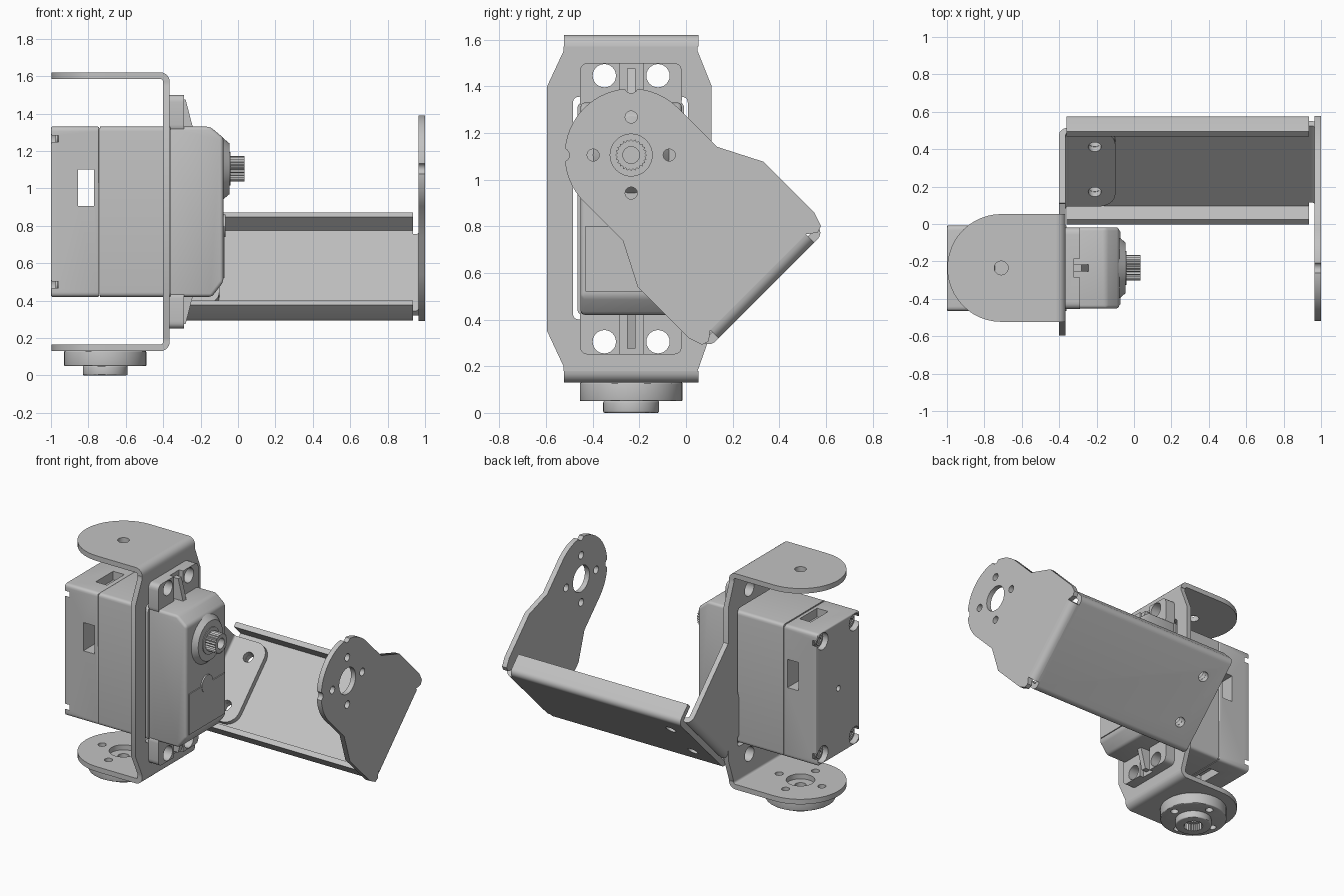
import bpy, bmesh
from math import sin, cos, pi, sqrt, radians
from mathutils import Vector, Matrix

if "Cube" in bpy.data.objects:
    bpy.data.objects.remove(bpy.data.objects["Cube"])

grey = bpy.data.materials.new("metal grey")
grey.use_nodes = True
grey.diffuse_color = (0.54, 0.54, 0.54, 1)
grey.node_tree.nodes["Principled BSDF"].inputs["Base Color"].default_value = grey.diffuse_color

# Drawing planes: the third axis is the direction of extrusion
X, Y, Z = Vector((1, 0, 0)), Vector((0, 1, 0)), Vector((0, 0, 1))
CY, CZ, HX = -0.235, 1.105, -0.71          # output shaft and pivot positions
SHAFT = Vector((0, CY, CZ))
OUT, SIDE = (Y - Z) / sqrt(2), (Y + Z) / sqrt(2)   # the arm hangs at 45 degrees


def plane(u, v, origin=Vector()):
    w = u.cross(v)
    return Matrix.Translation(origin) @ Matrix((u, v, w)).transposed().to_4x4()


XY, YZ = plane(X, Y), plane(Y, Z)
XZ = plane(X, Z, Y * CY)                   # depth runs to -y from the middle
TURNED = plane(OUT, SIDE, SHAFT)
BEND = plane(X, OUT, SHAFT)


def arc(u, v, r, a=0, b=360, n=32):
    full = b - a == 360
    steps = n if full else n + 1
    return [(u + r * cos(radians(a + (b - a) * i / n)),
             v + r * sin(radians(a + (b - a) * i / n))) for i in range(steps)]


def rect(u0, u1, v0, v1):
    return [(u0, v0), (u1, v0), (u1, v1), (u0, v1)]


def rounded(points, r, n=5):
    out = []
    for i, p in enumerate(points):
        p, a, b = Vector(p), Vector(points[i - 1]), Vector(points[(i + 1) % len(points)])
        s = p + (a - p).normalized() * r
        e = p + (b - p).normalized() * r
        for k in range(n + 1):
            t = k / n
            out.append(tuple(s * (1 - t) ** 2 + p * 2 * t * (1 - t) + e * t * t))
    return out


def prism(name, frame, outline, lo, hi, taper=None):
    """Extrude an outline along the frame's third axis."""
    bm = bmesh.new()
    low = [bm.verts.new((u, v, lo)) for u, v in outline]
    high = [bm.verts.new((u, v, hi)) for u, v in (taper or outline)]
    bm.faces.new(low[::-1])
    bm.faces.new(high)
    for i in range(len(low)):
        bm.faces.new((low[i - 1], low[i], high[i], high[i - 1]))
    bmesh.ops.recalc_face_normals(bm, faces=bm.faces)
    bm.transform(frame)
    mesh = bpy.data.meshes.new(name)
    bm.to_mesh(mesh)
    bm.free()
    mesh.materials.append(grey)
    obj = bpy.data.objects.new(name, mesh)
    bpy.context.scene.collection.objects.link(obj)
    return obj


def bake(obj):
    graph = bpy.context.evaluated_depsgraph_get()
    mesh = bpy.data.meshes.new_from_object(obj.evaluated_get(graph))
    obj.modifiers.clear()
    obj.data = mesh


def bevel(obj, width):
    mod = obj.modifiers.new("bevel", "BEVEL")
    mod.width, mod.segments, mod.limit_method = width, 3, "ANGLE"
    bake(obj)
    return obj


def cut(obj, frame, outlines, lo, hi):
    cutters = [prism("cutter", frame, o, lo, hi) for o in outlines]
    for c in cutters:
        c.hide_render = True
        mod = obj.modifiers.new("cut", "BOOLEAN")
        mod.operation, mod.solver, mod.object = "DIFFERENCE", "EXACT", c
    bake(obj)
    for c in cutters:
        bpy.data.objects.remove(c)
    return obj


def ring_holes(u, v, start=0, r=0.026):
    return [arc(u + 0.163 * cos(a), v + 0.163 * sin(a), r, n=16)
            for a in [radians(start) + k * pi / 2 for k in range(4)]]


def bend(name, frame, u, v, start, lo, hi):
    strip = arc(u, v, 0.05, start, start + 90, 6) + arc(u, v, 0.015, start, start + 90, 6)[::-1]
    return prism(name, frame, strip, lo, hi)


EARS = [arc(CY + s * 0.115, z, 0.05, n=24) for s in (-1, 1) for z in (1.445, 0.305)]

# Servo bracket: upright plate with an opening, and the arm leaning out of it
plate = prism("bracket_plate", YZ, [
    (-0.525, 0.18), (0.05, 0.18), (0.11, 0.35), (0.11, 1.40), (0.05, 1.55), (0.05, 1.57),
    (-0.525, 1.57), (-0.525, 1.55), (-0.595, 1.40), (-0.595, 0.35), (-0.525, 0.20)], -0.40, -0.365)
cut(plate, YZ, [rounded(rect(-0.485, 0.008, 0.40, 1.355), 0.03)] + EARS, -0.5, -0.3)
prism("bracket_arm", TURNED, [(0.525, -0.28), (0.73, -0.28), (0.73, 0.28), (0.21, 0.28)],
      -0.40, -0.365)
bend("arm_bend", BEND, -0.35, 0.73, 90, -0.28, 0.28)
tab_frame = plane(X, SIDE, SHAFT)          # depth runs inwards from the channel
tab = prism("arm_tab", tab_frame, [(-0.35, -0.28)] + arc(-0.19, -0.19, 0.09, -90, 0, 8)
            + arc(-0.19, 0.19, 0.09, 0, 90, 8) + [(-0.35, 0.28)], -0.78, -0.745)
RIVETS = [arc(-0.21, s * 0.17, 0.035, n=20) for s in (-1, 1)]
cut(tab, tab_frame, RIVETS, -0.9, -0.6)

# Round-ended flanges with bends
tongue = [(-0.415, CY + 0.288)] + arc(HX, CY, 0.288, 90, 270, 24) + [(-0.415, CY - 0.288)]
top = prism("top_flange", XY, tongue, 1.585, 1.62)
cut(top, XY, [arc(HX, CY, 0.037, n=20)], 1.5, 1.7)
low = prism("bottom_flange", XY, tongue, 0.13, 0.165)
cut(low, XY, [arc(HX, CY, 0.09)] + ring_holes(HX, CY), 0.1, 0.2)
bend("top_bend", XZ, -0.415, 1.57, 0, -0.288, 0.288)
bend("bottom_bend", XZ, -0.415, 0.18, 270, -0.288, 0.288)

# Pivot horn under the bottom flange
horn = bevel(prism("horn_disc", XY, arc(HX, CY, 0.22, n=48), 0.05, 0.13), 0.006)
cut(horn, XY, [arc(HX, CY, 0.035)] + ring_holes(HX, CY), 0, 0.2)
hub = bevel(prism("horn_hub", XY, arc(HX, CY, 0.12, n=40), 0, 0.052), 0.008)
teeth = [(HX + r * cos(a), CY + r * sin(a)) for k in range(24)
         for r, a in ((0.067, k * pi / 12), (0.058, (k + 0.5) * pi / 12))]
cut(hub, XY, [teeth], -0.1, 0.1)

# Servo body: rear cover, middle, seam
Y0, Y1, Z0, Z1 = -0.465, -0.008, 0.42, 1.33
shell = rounded(rect(Y0, Y1, Z0, Z1), 0.025, 4)
cover = bevel(prism("rear_cover", YZ, shell, -1.0, -0.742), 0.008)
cut(cover, XZ, [rect(-0.855, -0.77, 0.905, 1.10)], -0.4, 0.4)
cut(cover, XY, [rect(-0.855, -0.77, CY - 0.095, CY + 0.095)], 1.27, 1.4)
cut(cover, XY, [rect(-0.855, -0.77, CY - 0.095, CY + 0.095)], 0.35, 0.48)
CORNERS = [(y, z) for y in (Y0 + 0.055, Y1 - 0.055) for z in (Z0 + 0.065, Z1 - 0.065)]
cut(cover, YZ, [arc(y, z, 0.058, n=24) for y, z in CORNERS], -1.1, -0.96)
cut(cover, YZ, [arc(CY, 0.875, 0.02, n=16)], -1.1, -0.97)
for y, z in CORNERS:
    screw = bevel(prism("cover_screw", YZ, arc(y, z, 0.042, n=20), -0.965, -0.94), 0.005)
    screw = prism("screw_ring", YZ, arc(y, z, 0.034, n=20), -0.975, -0.96)
    cut(screw, YZ, [arc(y, z, 0.02, n=6)], -1.1, -0.966)
prism("case_seam", YZ, rect(Y0 + 0.006, Y1 - 0.006, Z0 + 0.006, Z1 - 0.006), -0.75, -0.73)
prism("middle_case", YZ, shell, -0.738, -0.36)

# Gearbox end with its thin panel and conical shaft boss
bevel(prism("gearbox", XZ, [(-0.37, 0.42), (-0.14, 0.42), (-0.078, 0.50), (-0.078, 1.27),
                            (-0.15, 1.33), (-0.37, 1.33)], -0.217, 0.217), 0.018)
prism("gearbox_panel", YZ, rect(-0.43, -0.04, 0.52, 0.80), -0.079, -0.071)
prism("panel_button", YZ, arc(CY, 0.80, 0.06, n=24), -0.08, -0.068)
prism("shaft_boss", YZ, arc(CY, CZ, 0.215, n=48), -0.14, -0.045, arc(CY, CZ, 0.135, n=48))
prism("shaft_collar", YZ, arc(CY, CZ, 0.09), -0.05, -0.04)
spline = [(CY + r * cos(a), CZ + r * sin(a)) for k in range(24)
          for r, a in ((0.068, k * pi / 12), (0.06, (k + 0.5) * pi / 12))]
shaft = prism("output_shaft", YZ, spline, -0.06, 0.035)
cut(shaft, YZ, [arc(CY, CZ, 0.036, n=24)], -0.03, 0.1)

# Mounting ears with ribs
for name, z0, z1, root, tip in (("top", 1.30, 1.50, 1.32, 1.475), ("bottom", 0.25, 0.45, 0.43, 0.275)):
    ear = prism(name + "_ear", YZ, rounded(rect(-0.455, -0.018, z0, z1), 0.04), -0.365, -0.29)
    cut(ear, YZ, EARS, -0.4, -0.2)
    cut(ear, YZ, [rect(CY - 0.05, CY + 0.05, min(root, tip) - 0.04, max(root, tip) + 0.04)],
        -0.32, -0.2)
    prism(name + "_rib", XZ, [(-0.33, root), (-0.24, root), (-0.28, tip), (-0.33, tip)],
          -0.018, 0.018)

# Long channel: base with two lips
channel = prism("channel", TURNED, [(0.68, -0.35)] + arc(0.78, -0.31, 0.04, 270, 360, 6)
                + arc(0.78, 0.31, 0.04, 0, 90, 6)
                + [(0.68, 0.35), (0.68, 0.315), (0.782, 0.315), (0.782, -0.315), (0.68, -0.315)],
                -0.36, 0.935)
cut(channel, tab_frame, RIVETS, -0.9, -0.7)
prism("channel_neck", TURNED, rect(0.785, 0.82, -0.29, 0.29), 0.93, 0.95)
bend("channel_bend", BEND, 0.95, 0.77, 0, -0.29, 0.29)

# Far end plate around the shaft axis
half = [(0.235, 0.285), (0.42, 0.38), (0.73, 0.38), (0.79, 0.36), (0.80, 0.33), (0.77, 0.29)]
end = prism("end_plate", TURNED, arc(0, 0, 0.285, 90, 270, 32)
            + [(u, -v) for u, v in half] + half[::-1], 0.965, 1.0)
cut(end, TURNED, [arc(0, 0, 0.09)] + ring_holes(0, 0, 45)
    + [arc(0.295 * cos(a), 0.295 * sin(a), 0.03, n=16) for a in (radians(135), radians(225))],
    0.9, 1.1)

# Smooth the round sides, keep the edges crisp
for obj in bpy.context.scene.objects:
    if obj.type == "MESH":
        obj.select_set(True)
        bpy.context.view_layer.objects.active = obj
bpy.ops.object.shade_smooth_by_angle(angle=radians(30))
